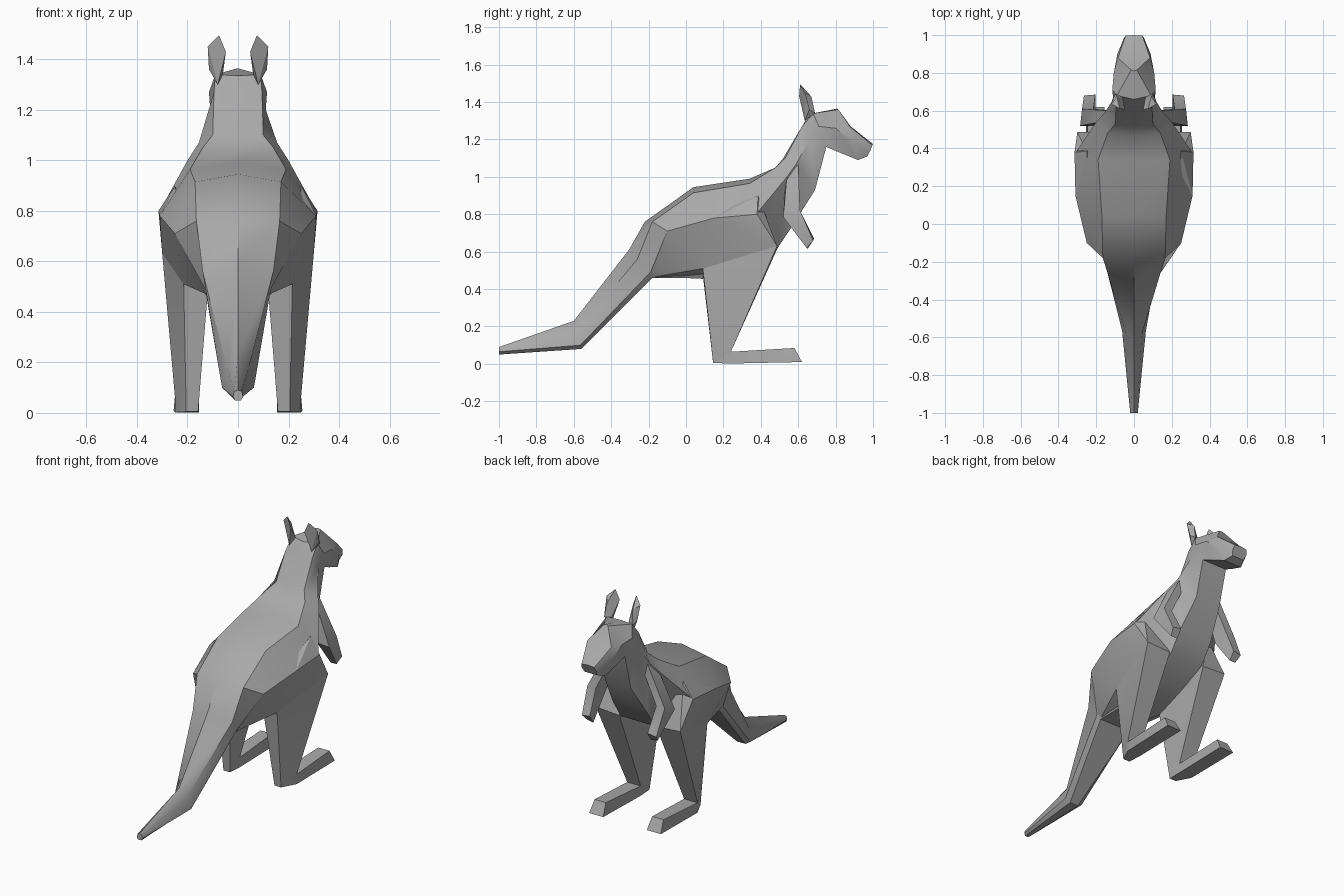
import bpy, bmesh
from math import radians

default = bpy.data.objects.get("Cube")
if default:
    bpy.data.objects.remove(default)

grey = bpy.data.materials.new("warm_grey_fur")
grey.use_nodes = True
colour = (0.4, 0.4, 0.4, 1)
grey.diffuse_color = colour
grey.node_tree.nodes["Principled BSDF"].inputs["Base Color"].default_value = colour


def finish(bm, name, angle):
    bmesh.ops.recalc_face_normals(bm, faces=bm.faces[:])
    mesh = bpy.data.meshes.new(name)
    bm.to_mesh(mesh)
    bm.free()
    mesh.materials.append(grey)
    obj = bpy.data.objects.new(name, mesh)
    bpy.context.collection.objects.link(obj)
    bpy.ops.object.select_all(action="DESELECT")
    obj.select_set(True)
    bpy.context.view_layer.objects.active = obj
    bpy.ops.object.shade_smooth_by_angle(angle=radians(angle))


def loft(rings, name):
    """Skin a row of closed rings and cap both ends."""
    bm = bmesh.new()
    loops = [[bm.verts.new(p) for p in ring] for ring in rings]
    for a, b in zip(loops, loops[1:]):
        for i in range(len(a)):
            j = (i + 1) % len(a)
            bm.faces.new((a[i], a[j], b[j], b[i]))
    bm.faces.new(loops[0])
    bm.faces.new(loops[-1])
    finish(bm, name, 35)


def hull(points, name):
    """Faceted solid around a few corner points."""
    bm = bmesh.new()
    for p in points:
        bm.verts.new(p)
    bmesh.ops.convex_hull(bm, input=bm.verts[:])
    loose = [v for v in bm.verts if not v.link_faces]
    bmesh.ops.delete(bm, geom=loose, context="VERTS")
    bmesh.ops.dissolve_limit(bm, angle_limit=radians(2), verts=bm.verts[:], edges=bm.edges[:])
    finish(bm, name, 25)


def flip(points, side):
    return [(side * x, y, z) for x, y, z in points]


def body_ring(top, upper, flank, low):
    half = [upper, flank, low]
    return [(0, *top)] + half + flip(half[::-1], -1)


# Half sections: spine point (y, z), then upper, flank and lower corners
tail = [
    ((-1, .09), (.015, -1, .085), (.02, -1, .065), (.012, -1, .05)),
    ((-.6, .23), (.042, -.582, .175), (.063, -.565, .1), (.03, -.56, .08)),
    ((-.305, .61), (.14, -.26, .56), (.13, -.19, .49), (.11, -.18, .46)),
]
torso = [
    ((-.22, .76), (.165, -.18, .76), (.25, -.1, .71), (.11, -.02, .46)),
    ((.04, .945), (.17, .04, .915), (.31, .15, .78), (.12, .09, .455)),
    ((.34, .99), (.19, .34, .965), (.31, .375, .8), (.13, .25, .52)),
    ((.47, 1.04), (.14, .48, 1.05), (.2, .54, 1), (.12, .49, .62)),
]
neck_and_head = [
    ((.52, 1.1), (.1, .53, 1.1), (.155, .59, 1.07), (.12, .57, .74)),
    ((.62, 1.27), (.095, .62, 1.27), (.11, .66, 1.2), (.09, .69, .93)),
    ((.66, 1.335), (.09, .68, 1.34), (.115, .71, 1.27), (.09, .75, 1.16)),
    ((.81, 1.365), (.015, .815, 1.36), (.107, .8, 1.26), (.085, .81, 1.135)),
    ((.88, 1.27), (.085, .88, 1.265), (.088, .9, 1.18), (.065, .92, 1.09)),
    ((1, 1.175), (.045, .997, 1.17), (.053, .985, 1.14), (.042, .97, 1.11)),
]
loft([body_ring(*s) for s in tail + torso + neck_and_head], "body")

# Limb corners for the +x side, mirrored below
knee = [(.3, .487, .63), (.13, .49, .62)]
hock = [(.215, .09, .51), (.12, .09, .475)]
ankle = [(.25, .24, .065), (.155, .24, .065)]
heel = [(.205, .145, .005), (.158, .145, .005)]
haunch_top = [(.25, -.1, .71), (.31, .15, .78), (.315, .38, .8), (.25, .385, .9)]
groin = [(.13, -.18, .49), (.115, -.17, .465), (.13, .09, .7)]
sole = [(.25, .24, .002), (.155, .24, .002)]
toes = [(.245, .58, .085), (.165, .58, .085), (.255, .62, .01), (.155, .62, .01)]

shoulder = [(.12, .53, .98), (.185, .54, 1.01), (.145, .6, 1.07), (.1, .6, 1.05)]
elbow = [(.2, .52, .79), (.285, .52, .785), (.275, .61, .82), (.215, .61, .82)]
paw = [(.205, .65, .615), (.25, .645, .62), (.265, .68, .66), (.205, .685, .67)]

ear = [(.075, .61, 1.495), (.12, .635, 1.45), (.048, .605, 1.43), (.09, .67, 1.43),
       (.115, .66, 1.36), (.08, .635, 1.3), (.06, .67, 1.34), (.1, .69, 1.34)]

for side, label in ((1, "left"), (-1, "right")):
    hull(flip(haunch_top + knee + hock + groin, side), label + "_haunch")
    hull(flip(knee + hock + ankle + heel, side), label + "_shin")
    hull(flip(ankle + heel + sole + toes, side), label + "_foot")
    loft([flip(r, side) for r in (shoulder, elbow, paw)], label + "_arm")
    hull(flip(ear, side), label + "_ear")
